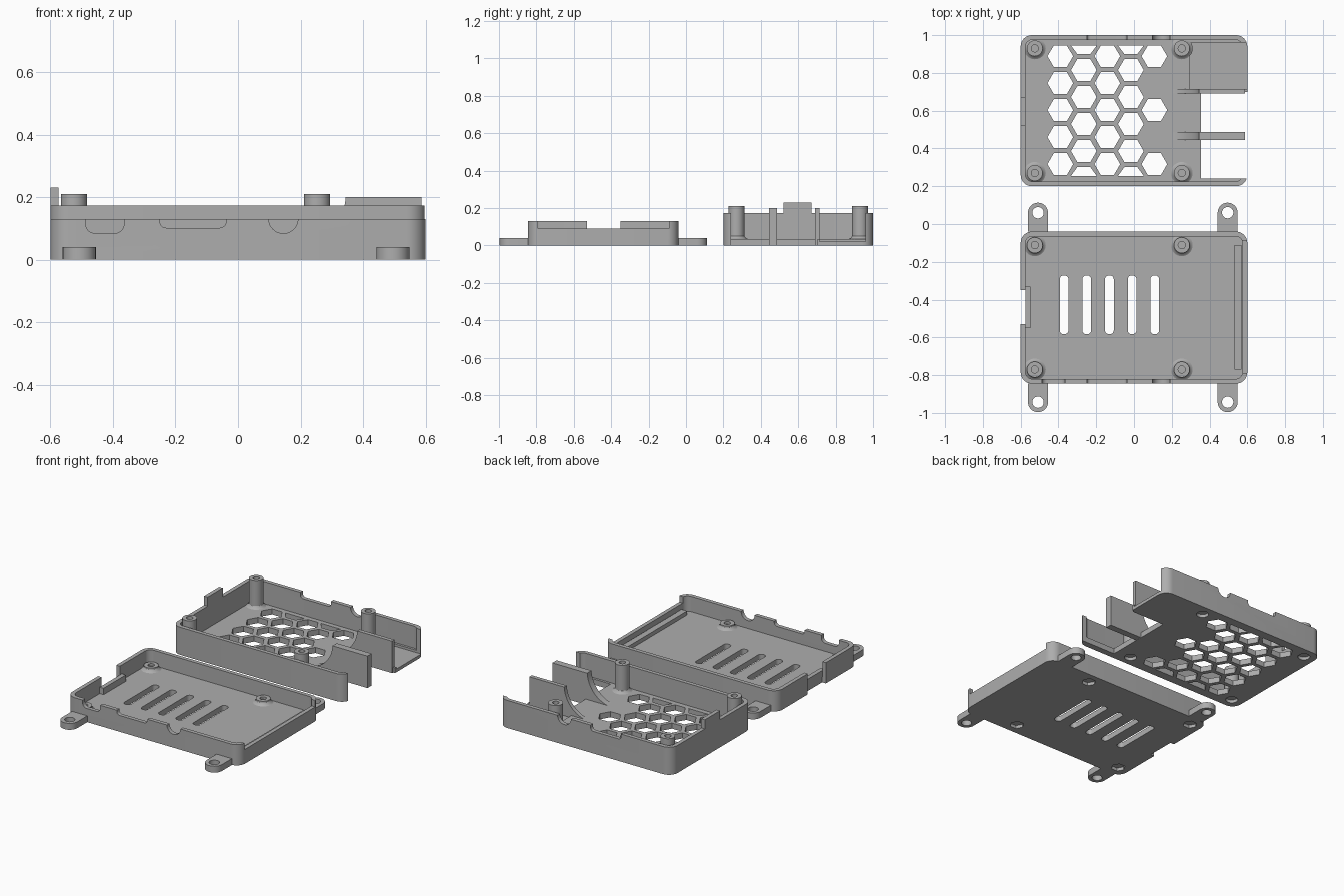
import bpy, bmesh, math
from mathutils import Vector

if "Cube" in bpy.data.objects:
    bpy.data.objects.remove(bpy.data.objects["Cube"])

grey = bpy.data.materials.new("plain grey")
grey.diffuse_color = (0.42, 0.42, 0.42, 1)
grey.use_nodes = True
grey.node_tree.nodes["Principled BSDF"].inputs["Base Color"].default_value = grey.diffuse_color


def finish(name, bm):
    bmesh.ops.recalc_face_normals(bm, faces=bm.faces)
    me = bpy.data.meshes.new(name)
    bm.to_mesh(me)
    bm.free()
    me.materials.append(grey)
    ob = bpy.data.objects.new(name, me)
    bpy.context.collection.objects.link(ob)
    return ob


def prism(name, pts, a, b, axis='z'):
    """Extrude an outline from a to b along z, or along y for (x, z) outlines."""
    bm = bmesh.new()
    place = (lambda p: (p[0], p[1], a)) if axis == 'z' else (lambda p: (p[0], a, p[1]))
    face = bm.faces.new([bm.verts.new(place(p)) for p in pts])
    ext = bmesh.ops.extrude_face_region(bm, geom=[face])
    move = Vector((0, 0, b - a)) if axis == 'z' else Vector((0, b - a, 0))
    bmesh.ops.translate(bm, vec=move, verts=[v for v in ext['geom'] if isinstance(v, bmesh.types.BMVert)])
    return finish(name, bm)


def box(name, x0, x1, y0, y1, z0, z1):
    return prism(name, [(x0, y0), (x1, y0), (x1, y1), (x0, y1)], z0, z1)


def arc(cx, cy, r, a0, a1, n):
    return [(cx + r * math.cos(math.radians(a0 + (a1 - a0) * i / n)),
             cy + r * math.sin(math.radians(a0 + (a1 - a0) * i / n))) for i in range(n + 1)]


def circle(cx, cy, r, n=32):
    return arc(cx, cy, r, 0, 360, n)[:-1]


def rrect(x0, y0, x1, y1, r, n=8):
    return (arc(x1 - r, y1 - r, r, 0, 90, n) + arc(x0 + r, y1 - r, r, 90, 180, n)
            + arc(x0 + r, y0 + r, r, 180, 270, n) + arc(x1 - r, y0 + r, r, 270, 360, n))


def cut(ob, cutter):
    mod = ob.modifiers.new("cut", 'BOOLEAN')
    mod.operation, mod.solver, mod.object = 'DIFFERENCE', 'EXACT', cutter
    bpy.context.view_layer.update()
    new = bpy.data.meshes.new_from_object(ob.evaluated_get(bpy.context.evaluated_depsgraph_get()))
    ob.modifiers.clear()
    ob.data = new
    bpy.data.objects.remove(cutter)


def post(name, x, y, floor, top):
    """Flared screw post with a blind hole, turned around its axis."""
    prof = [(0, floor - .005), (.058, floor - .005), (.058, floor), (.049, floor + .005),
            (.042, floor + .016), (.042, top), (.019, top), (.019, floor + .01), (0, floor + .01)]
    bm = bmesh.new()
    vs = [bm.verts.new((r, 0, z)) for r, z in prof]
    es = [bm.edges.new(p) for p in zip(vs, vs[1:])]
    bmesh.ops.spin(bm, geom=vs + es, cent=(0, 0, 0), axis=(0, 0, 1), angle=math.tau, steps=32)
    bmesh.ops.remove_doubles(bm, verts=bm.verts, dist=1e-5)
    bmesh.ops.translate(bm, vec=(x, y, 0), verts=bm.verts)
    return finish(name, bm)


FLOOR = .035
POST_X = (-.525, .253)

# Base tray with pocket, low right wall and card slot on the left
tray = prism("base_tray", rrect(-.6, -.845, .6, -.04, .06), 0, .13)
cut(tray, prism("c", rrect(-.575, -.82, .575, -.065, .038), FLOOR, .5))
cut(tray, box("c", .5, .8, -.79, -.09, .09, .5))
cut(tray, box("c", -.8, -.574, -.53, -.35, -.5, .5))
# Port openings in the front wall
cut(tray, prism("c", rrect(-.487, .085, -.365, .4, .028), -.9, -.8, 'y'))
cut(tray, prism("c", rrect(-.25, .102, -.038, .4, .02), -.9, -.8, 'y'))
cut(tray, prism("c", circle(.145, .131, .047), -.9, -.8, 'y'))
# Vent slots
for i in range(5):
    x = -.37 + .12 * i
    cut(tray, prism("c", rrect(x - .023, -.583, x + .023, -.272, .02, 5), -.5, .5))
# Screw posts with nut recesses underneath
for x in POST_X:
    for y in (-.77, -.112):
        cut(tray, prism("c", circle(x, y, .042, 6), -.5, .02))
        post("base_post", x, y, FLOOR, .06)
# Card slot lip and inner ridge
box("card_slot_lip", -.575, -.548, -.55, -.33, FLOOR - .002, .075)
box("base_ridge", .532, .57, -.77, -.11, FLOOR - .002, .06)

# Mounting ears
for x in (-.508, .496):
    for y, wall, a in ((-.943, -.845, 180), (.06, -.04, 0)):
        pts = arc(x, y, .053, a, a + 180, 16)
        side = 1 if a == 0 else -1
        ear = prism("mounting_ear", pts + [(x - .053 * side, wall), (x + .053 * side, wall)], 0, .04)
        cut(ear, prism("c", circle(x, y, .03), -.5, .5))

# Lid shell, open at the right end
lid = prism("lid_shell", rrect(-.6, .2, .6, 1, .06), 0, .173)
cut(lid, prism("c", rrect(-.575, .225, .575, .975, .038), FLOOR, .5))
cut(lid, box("c", .355, .8, .24, .7, -.5, .5))
cut(lid, box("c", .5, .8, .6, .96, FLOOR - .003, .5))
cut(lid, box("c", .295, .8, .714, .96, .02, .5))
# Port openings in the back wall
cut(lid, prism("c", rrect(-.25, .138, -.038, .4, .02), .985 - .02, 1.1, 'y'))
cut(lid, prism("c", circle(.145, .174, .047), .965, 1.1, 'y'))
# Honeycomb vent, trimmed at its front and back rows
for col in range(5):
    x = -.39 + .1245 * col
    if col % 2:
        rows = [.243 + .143 * i for i in range(6)]
    else:
        rows = [.317 + .143 * i for i in range(0, 5, 2 if col == 4 else 1)]
    for y in rows:
        pts = [(px, min(max(py, .255), .945), py) for px, py in circle(x, y, .068, 6)]
        pts = [(px, cy) for px, cy, py in pts if abs(cy - py) < .03]
        cut(lid, prism("c", pts, -.5, .1))
# Screw posts with head recesses underneath
for x in POST_X:
    for y in (.27, .93):
        cut(lid, prism("c", circle(x, y, .036), -.5, .02))
        post("lid_post", x, y, FLOOR, .21)
# Tab closing the card slot
box("lid_tab", -.6, -.575, .52, .67, .173, .23)
# Curved fins between the port bays
fin = arc(.165, .21, .18, -90, -3, 14) + [(.345, .2), (.587, .2), (.587, 0), (.356, 0), (.356, .03), (.165, .025)]
prism("port_fin", fin, .445, .487, 'y')
prism("port_fin", fin, .69, .715, 'y')

# Smooth curved walls, keep edges crisp
bpy.ops.object.select_all(action='SELECT')
bpy.context.view_layer.objects.active = tray
bpy.ops.object.shade_smooth_by_angle(angle=math.radians(30))
